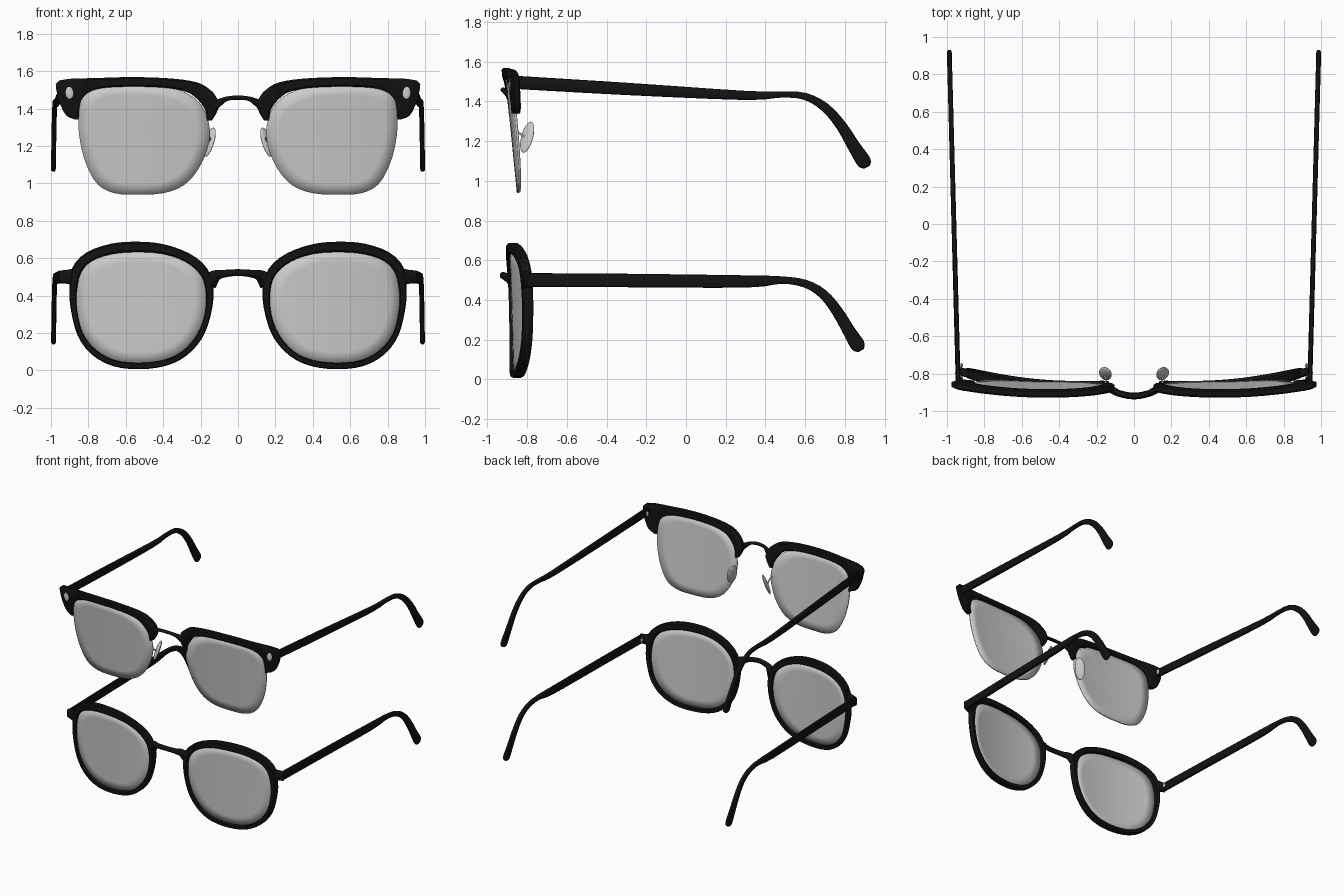
import bpy, bmesh, math
from mathutils import Vector

if "Cube" in bpy.data.objects:
    bpy.data.objects.remove(bpy.data.objects["Cube"])

black = bpy.data.materials.new("black_acetate")
black.diffuse_color = (0.006, 0.006, 0.006, 1)
black.use_nodes = True
black.node_tree.nodes["Principled BSDF"].inputs["Base Color"].default_value = black.diffuse_color


def finish(name, bm, mat=None, mirror=True, angle=35):
    bmesh.ops.recalc_face_normals(bm, faces=bm.faces)
    me = bpy.data.meshes.new(name)
    bm.to_mesh(me)
    bm.free()
    ob = bpy.data.objects.new(name, me)
    bpy.context.collection.objects.link(ob)
    if mat:
        me.materials.append(mat)
    if mirror:
        ob.modifiers.new("mirror", 'MIRROR').use_mirror_merge = False
    bpy.ops.object.select_all(action='DESELECT')
    ob.select_set(True)
    bpy.context.view_layer.objects.active = ob
    bpy.ops.object.shade_smooth_by_angle(angle=math.radians(angle))
    return ob


def smooth(pts, closed=False, sub=3):
    """Catmull-Rom resampling of a point list."""
    P = [Vector(p) for p in pts]
    n, out = len(P), []
    at = (lambda i: P[i % n]) if closed else (lambda i: P[max(0, min(n - 1, i))])
    for i in range(n if closed else n - 1):
        a, b, c, d = at(i - 1), at(i), at(i + 1), at(i + 2)
        for k in range(sub):
            t = k / sub
            out.append(0.5 * (2 * b + (c - a) * t + (2 * a - 5 * b + 4 * c - d) * t * t
                              + (3 * b - a - 3 * c + d) * t ** 3))
    return out if closed else out + [P[-1]]


def skin(bm, rings, closed):
    n = len(rings[0])
    for i in range(len(rings) if closed else len(rings) - 1):
        a, b = rings[i], rings[(i + 1) % len(rings)]
        for k in range(n):
            bm.faces.new((a[k], a[(k + 1) % n], b[(k + 1) % n], b[k]))
    if not closed:
        bm.faces.new(rings[0])
        bm.faces.new(rings[-1])


def band(name, outer, inner, depth, half, closed):
    """Bevelled strip between two outlines, laid on the curved front surface."""
    bm, rings = bmesh.new(), []
    section = [(0, -.6), (.15, -1), (.85, -1), (1, -.6), (1, .6), (.85, 1), (.15, 1), (0, .6)]
    for o, i in zip(smooth(outer, closed), smooth(inner, closed)):
        ring = []
        for u, v in section:
            x, z = o.lerp(i, u)
            ring.append(bm.verts.new((x, depth(x, z) + v * half, z)))
        rings.append(ring)
    skin(bm, rings, closed)
    return finish(name, bm, black)


def lens(name, outline, depth):
    bm = bmesh.new()
    P = smooth(outline, True)
    c = sum(P, Vector((0, 0))) / len(P)
    rings = []
    for f in (1, .8, .6, .4, .2):
        q = [c.lerp(p, f) for p in P]
        rings.append([bm.verts.new((v.x, depth(*v), v.y)) for v in q])
    mid = bm.verts.new((c.x, depth(*c), c.y))
    n = len(P)
    for k in range(n):
        j = (k + 1) % n
        for a, b in zip(rings, rings[1:]):
            bm.faces.new((a[k], a[j], b[j], b[k]))
        bm.faces.new((rings[-1][k], rings[-1][j], mid))
    ob = finish(name, bm)
    m = ob.modifiers.new("thickness", 'SOLIDIFY')
    m.thickness, m.offset = 0.012, 0
    return ob


def sweep(name, path, ref, mat=black, mirror=True, n=12, power=1.0, sub=3):
    """Oval section along a path of (x, y, z, half_width along ref, half_height)."""
    P = []
    cr = smooth([p[:3] for p in path], sub=sub)
    rad = smooth([p[3:] for p in path], sub=sub)
    bm, rings = bmesh.new(), []
    ref = Vector(ref)
    sgn = lambda v: math.copysign(abs(v) ** power, v)
    for i, p in enumerate(cr):
        t = (cr[min(i + 1, len(cr) - 1)] - cr[max(i - 1, 0)]).normalized()
        side = (ref - t * ref.dot(t)).normalized()
        up = t.cross(side)
        a, b = rad[i]
        rings.append([bm.verts.new(p + side * a * sgn(math.cos(2 * math.pi * k / n))
                                   + up * b * sgn(math.sin(2 * math.pi * k / n)))
                      for k in range(n)])
    skin(bm, rings, False)
    return finish(name, bm, mat, mirror, 50)


def blob(name, loc, size, rot=(0, 0, 0)):
    bm = bmesh.new()
    bmesh.ops.create_uvsphere(bm, u_segments=20, v_segments=12, radius=1)
    from mathutils import Matrix, Euler
    M = Matrix.Translation(loc) @ Euler(rot).to_matrix().to_4x4() @ Matrix.Diagonal((*size, 1))
    bmesh.ops.transform(bm, matrix=M, verts=bm.verts)
    return finish(name, bm)


def both(half):
    return [(-p[0],) + p[1:] for p in half[:0:-1]] + half


# Curved front surfaces of the two pairs
top_y = lambda x, z: -.902 + .17 * (x - .45) ** 2 - .1 * (z - 1.5)
low_y = lambda x, z: -.873 + .25 * (x - .33) ** 2 - .03 * (z - .35)

# Upper pair: browline and half-rimless lenses
lens("upper_lens", [(.152, 1.3), (.16, 1.2), (.21, 1.08), (.29, .99), (.40, .948), (.54, .94),
                    (.66, .948), (.75, .995), (.81, 1.1), (.843, 1.22), (.853, 1.34), (.843, 1.46),
                    (.75, 1.52), (.6, 1.53), (.4, 1.52), (.27, 1.48), (.19, 1.41)], top_y)
band("browline",
     [(.14, 1.335), (.105, 1.4), (.115, 1.46), (.155, 1.505), (.22, 1.54), (.35, 1.56), (.55, 1.568),
      (.75, 1.563), (.955, 1.55), (.967, 1.48), (.945, 1.41), (.915, 1.36), (.866, 1.34)],
     [(.165, 1.335), (.175, 1.39), (.2, 1.43), (.235, 1.465), (.28, 1.49), (.38, 1.51), (.55, 1.517),
      (.72, 1.51), (.8, 1.485), (.835, 1.45), (.845, 1.42), (.85, 1.38), (.852, 1.34)],
     top_y, .021, False)
sweep("upper_bridge", both([(0, -.92, 1.458, .014, .012), (.06, -.913, 1.452, .014, .012),
                            (.1, -.893, 1.432, .016, .02), (.14, -.882, 1.405, .016, .03)]),
      (0, 1, 0), mirror=False)

# Nose pads on wire arms
blob("nose_pad", (.153, -.8, 1.22), (.014, .038, .083), (0, math.radians(-20), math.radians(-40)))
sweep("pad_arm", [(.165, -.865, 1.27, .005, .005), (.15, -.84, 1.24, .005, .005),
                  (.16, -.805, 1.22, .005, .005)], (1, 0, 0), None, n=8)

# Plain corner studs and hinge screws
blob("corner_stud", (.9, top_y(.9, 1.485) - .021, 1.485), (.022, .006, .034))
for nm, y, z in (("upper_screw", -.825, 1.49), ("lower_screw", -.755, .5)):
    blob(nm, (.922, y, z), (.008, .012, .02))
sweep("upper_hinge", [(.925, -.87, 1.492, .018, .028), (.937, -.82, 1.492, .014, .028)],
      (1, 0, 0), power=.4)

# Lower pair: full round rims
rim_in = [(.54, .632), (.4, .622), (.28, .58), (.2, .51), (.172, .42), (.178, .3), (.22, .19),
          (.3, .1), (.4, .055), (.53, .04), (.66, .055), (.76, .11), (.83, .2), (.86, .32),
          (.862, .42), (.84, .52), (.78, .585), (.67, .622)]
rim_out = [(.54, .688), (.4, .675), (.26, .625), (.165, .545), (.13, .43), (.147, .29), (.193, .17),
           (.28, .075), (.39, .023), (.53, .006), (.67, .023), (.783, .085), (.857, .185),
           (.892, .315), (.902, .43), (.885, .55), (.81, .63), (.68, .677)]
band("lower_rim", rim_out, rim_in, low_y, .025, True)
lens("lower_lens", [(.52 + (x - .52) * 1.02, .34 + (z - .34) * 1.02) for x, z in rim_in], low_y)
sweep("lower_bridge", both([(0, -.92, .523, .018, .018), (.08, -.906, .516, .018, .021),
                            (.12, -.885, .505, .02, .032), (.155, -.87, .475, .02, .05)]),
      (0, 1, 0), mirror=False)
sweep("lower_end_piece", [(.865, -.806, .5, .022, .05), (.91, -.793, .5, .022, .038),
                          (.952, -.78, .5, .02, .034)], (0, 1, 0), power=.5)

# Temples: (y, z, half height), splayed slightly outwards
upper = [(-.845, 1.495, .033), (-.3, 1.463, .031), (.3, 1.43, .023), (.48, 1.435, .016),
         (.6, 1.425, .018), (.7, 1.37, .023), (.78, 1.28, .027), (.845, 1.175, .032),
         (.89, 1.105, .037), (.905, 1.08, .03), (.911, 1.068, .014)]
lower = [(-.785, .5, .035), (-.3, .498, .034), (.3, .493, .031), (.48, .5, .019),
         (.6, .482, .02), (.69, .43, .024), (.76, .345, .028), (.82, .245, .032),
         (.86, .18, .037), (.875, .157, .03), (.882, .145, .014)]
for nm, prof in (("upper_temple", upper), ("lower_temple", lower)):
    sweep(nm, [(.94 + .047 * (y + .85) / 1.75, y, z, .013 if h > .0145 else .007, h)
               for y, z, h in prof], (1, 0, 0), power=.6)
